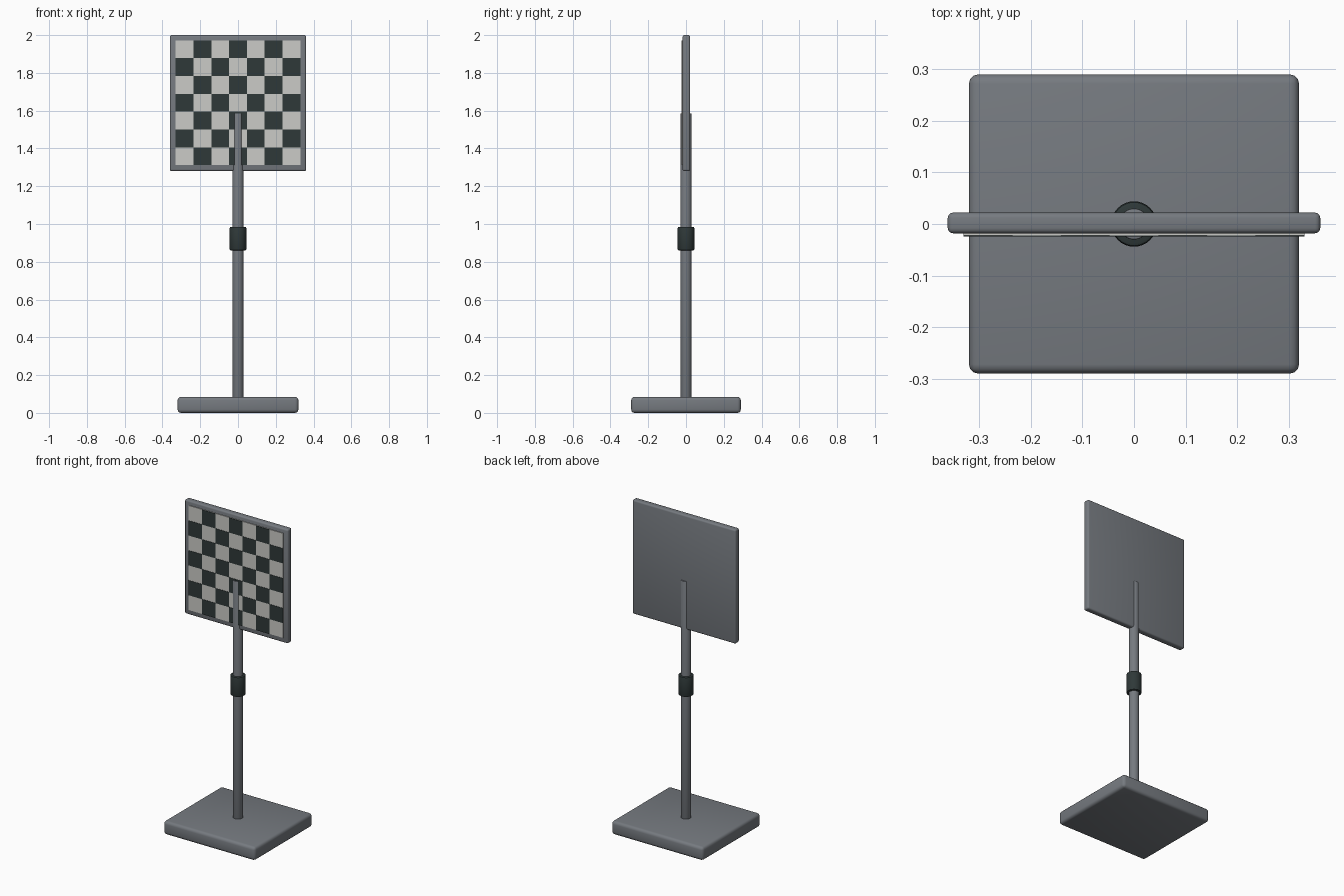
import bpy
import math

if "Cube" in bpy.data.objects:
    bpy.data.objects.remove(bpy.data.objects["Cube"])


def material(name, rgb):
    m = bpy.data.materials.new(name)
    m.diffuse_color = (*rgb, 1)
    m.use_nodes = True
    m.node_tree.nodes["Principled BSDF"].inputs["Base Color"].default_value = m.diffuse_color
    return m


GREY = material("slate grey", (0.18, 0.195, 0.215))
DARK = material("charcoal green", (0.028, 0.04, 0.04))
LIGHT = material("off white", (0.60, 0.60, 0.57))


def finish(name, mat, bevel=0, segments=3):
    ob = bpy.context.object
    ob.name = name
    ob.data.materials.append(mat)
    if bevel:
        mod = ob.modifiers.new("rounded edges", 'BEVEL')
        mod.width = bevel
        mod.segments = segments
        mod.limit_method = 'ANGLE'
        mod.angle_limit = math.radians(40)
        bpy.ops.object.modifier_apply(modifier=mod.name)
        bpy.ops.object.shade_smooth_by_angle(angle=math.radians(35))
    return ob


def box(name, mat, lo, hi, bevel=0):
    bpy.ops.mesh.primitive_cube_add(
        size=1, location=[(a + b) / 2 for a, b in zip(lo, hi)])
    bpy.context.object.scale = [b - a for a, b in zip(lo, hi)]
    bpy.ops.object.transform_apply(location=False, rotation=False, scale=True)
    return finish(name, mat, bevel)


def tube(name, mat, radius, z0, z1, bevel):
    bpy.ops.mesh.primitive_cylinder_add(
        vertices=32, radius=radius, depth=z1 - z0, location=(0, 0, (z0 + z1) / 2))
    return finish(name, mat, bevel, 2)


# Stand: foot plate, pole and clamp collar
box("base", GREY, (-0.32, -0.29, 0), (0.32, 0.29, 0.085), 0.018)
tube("pole", GREY, 0.03, 0.07, 1.585, 0.002)
tube("collar", DARK, 0.044, 0.86, 0.985, 0.007)

# Upright panel with a light plate on its front
box("panel", GREY, (-0.361, -0.018, 1.28), (0.361, 0.022, 2.0), 0.01)
HALF, MID = 0.33, 1.642
box("light_plate", LIGHT, (-HALF, -0.0225, MID - HALF), (HALF, -0.017, MID + HALF))

# Dark squares of the seven by seven checkerboard
CELL = 2 * HALF / 7
for row in range(7):
    for col in range(7):
        if (row + col) % 2:
            x, z = -HALF + col * CELL, MID - HALF + row * CELL
            box(f"dark_square_{row}_{col}", DARK,
                (x, -0.0245, z), (x + CELL, -0.0215, z + CELL))
